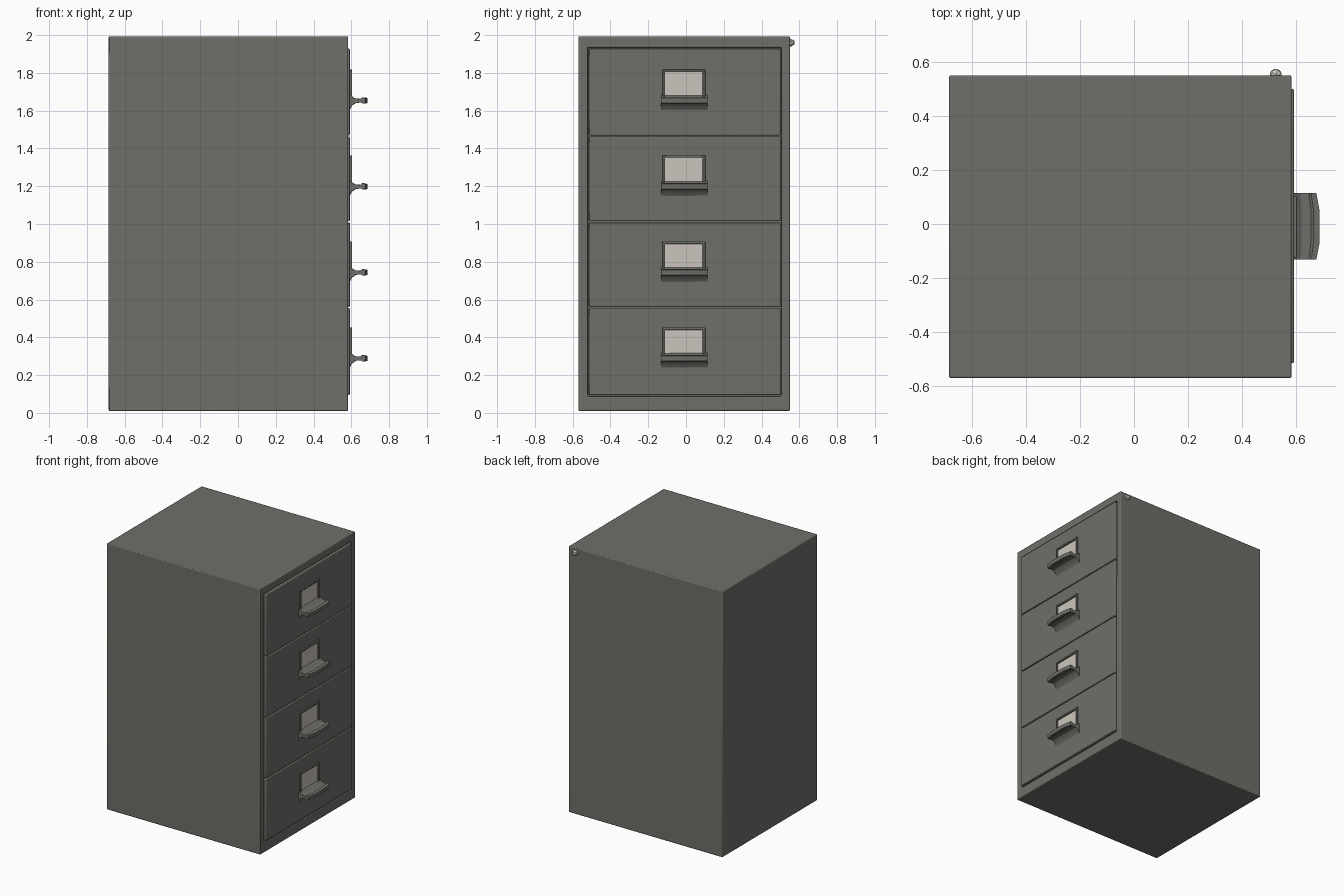
import bpy, bmesh
from mathutils import Vector

if "Cube" in bpy.data.objects:
    bpy.data.objects.remove(bpy.data.objects["Cube"])


def material(name, rgb):
    m = bpy.data.materials.new(name)
    m.diffuse_color = (*rgb, 1)
    m.use_nodes = True
    m.node_tree.nodes["Principled BSDF"].inputs["Base Color"].default_value = m.diffuse_color
    return m


GREY = material("cabinet_grey", (0.158, 0.158, 0.143))
CARD = material("card_cream", (0.60, 0.565, 0.51))


def finish(name, bm, mat, bevel=0.0):
    bmesh.ops.recalc_face_normals(bm, faces=bm.faces[:])
    me = bpy.data.meshes.new(name)
    bm.to_mesh(me)
    bm.free()
    me.materials.append(mat)
    ob = bpy.data.objects.new(name, me)
    bpy.context.collection.objects.link(ob)
    if bevel:
        mod = ob.modifiers.new("soft_edges", 'BEVEL')
        mod.width, mod.segments = bevel, 2
    bpy.ops.object.select_all(action='DESELECT')
    bpy.context.view_layer.objects.active = ob
    ob.select_set(True)
    bpy.ops.object.shade_smooth_by_angle()
    return ob


def box_bm(lo, hi):
    bm = bmesh.new()
    bmesh.ops.create_cube(bm, size=1)
    lo, hi = Vector(lo), Vector(hi)
    for v in bm.verts:
        v.co = (lo + hi) / 2 + v.co * (hi - lo)
    return bm


def box(name, lo, hi, mat, bevel=0.0):
    return finish(name, box_bm(lo, hi), mat, bevel)


# Cabinet shell with a shallow recess for the drawers on the +x side
bm = box_bm((-0.685, -0.57, 0.01), (0.583, 0.55, 1.993))
front = max(bm.faces, key=lambda f: f.calc_center_median().x)
bmesh.ops.inset_region(bm, faces=[front], thickness=0.03)
for v in front.verts:
    v.co.y = -0.52 if v.co.y < 0 else 0.505
    v.co.z = 0.088 if v.co.z < 1 else 1.935
ret = bmesh.ops.extrude_face_region(bm, geom=[front])
for g in ret["geom"]:
    if isinstance(g, bmesh.types.BMVert):
        g.co.x -= 0.03
if front.is_valid:
    bmesh.ops.delete(bm, geom=[front], context='FACES_ONLY')
finish("cabinet_shell", bm, GREY, 0.006)


def handle(name, z):
    # Pull shelf: side profile swept across, tapering towards the tip
    profile = [(0.59, -0.055), (0.602, -0.03), (0.625, -0.014), (0.66, -0.012),
               (0.668, -0.018), (0.685, -0.015), (0.687, 0.012), (0.665, 0.016),
               (0.655, 0.007), (0.62, 0.010), (0.603, 0.022), (0.59, 0.028)]
    bm = bmesh.new()
    rows = []
    for y in (-0.132, -0.07, -0.01, 0.05, 0.115):
        end = y in (-0.132, 0.115)
        row = []
        for x, dz in profile:
            bow = 0.012 * (x - 0.59) / 0.097 if end else 0
            row.append(bm.verts.new((x - bow, y, z + dz)))
        rows.append(row)
    n = len(profile)
    for a, b in zip(rows, rows[1:]):
        for i in range(n):
            bm.faces.new((a[i], a[(i + 1) % n], b[(i + 1) % n], b[i]))
    bm.faces.new(rows[0])
    bm.faces.new(rows[-1])
    finish(name, bm, GREY)


# Four drawers, each with a card frame, card and pull
edges = [0.092, 0.558, 1.012, 1.466, 1.931]
for i in range(4):
    z0, z1 = edges[i] + 0.003, edges[i + 1] - 0.003
    n = i + 1
    box(f"drawer_{n}", (0.54, -0.515, z0), (0.592, 0.50, z1), GREY, 0.005)
    z = 0.29 + i * 0.455
    handle(f"pull_{n}", z)
    bottom, top = z + 0.02, z + 0.163
    box(f"card_{n}", (0.588, -0.112, bottom), (0.5945, 0.09, top - 0.012), CARD)
    box(f"frame_top_{n}", (0.588, -0.124, top - 0.014), (0.604, 0.102, top), GREY, 0.003)
    for side, y in (("left", -0.124), ("right", 0.088)):
        box(f"frame_{side}_{n}", (0.588, y, bottom), (0.604, y + 0.014, top - 0.01),
            GREY, 0.003)

# Small pale chip at the upper rear corner of the front edge
bm = bmesh.new()
bmesh.ops.create_icosphere(bm, subdivisions=1, radius=1)
for v in bm.verts:
    v.co = Vector((0.525 + v.co.x * 0.025, 0.552 + v.co.y * 0.026, 1.96 + v.co.z * 0.022))
finish("corner_chip", bm, CARD)
